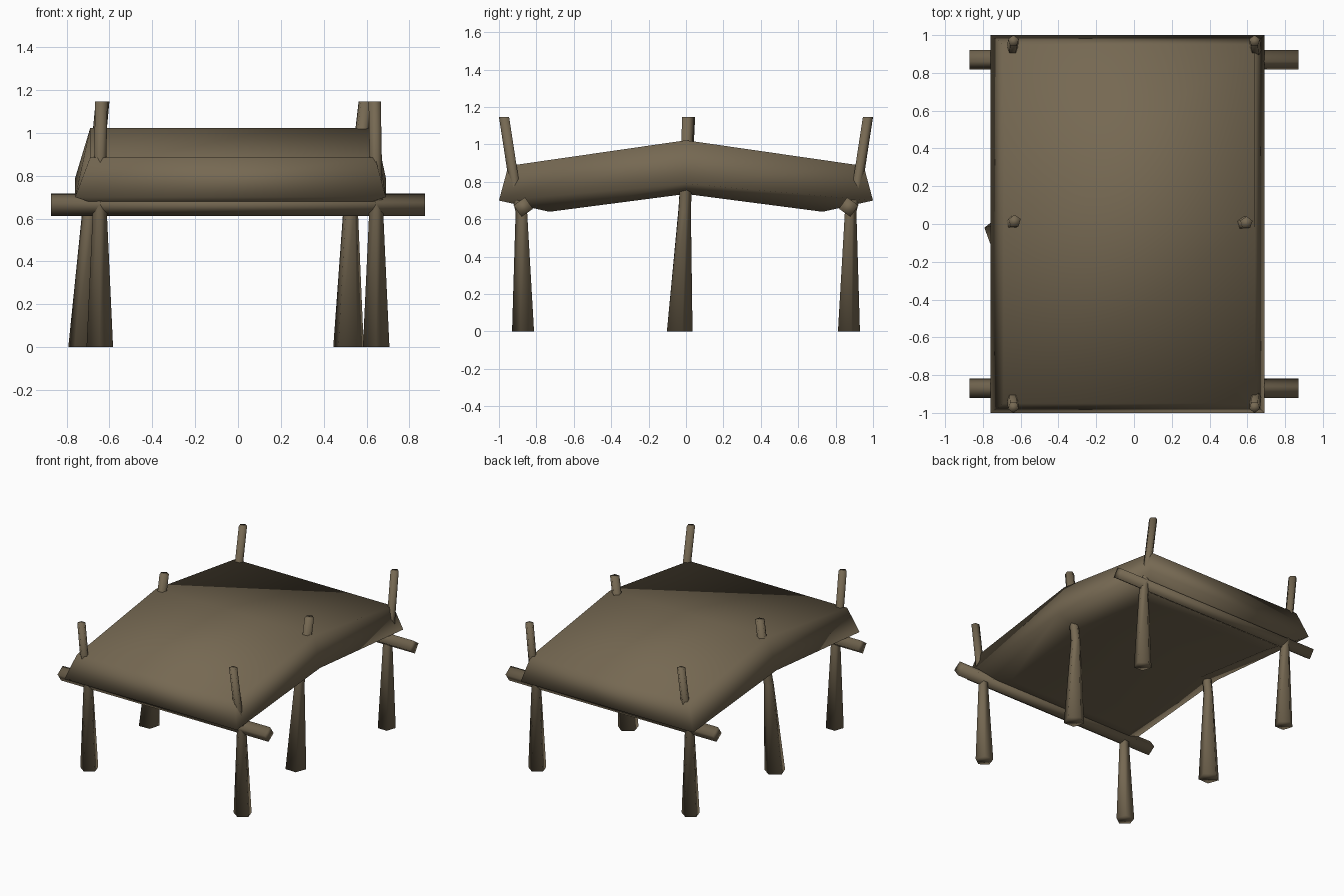
import bpy, bmesh, math
from mathutils import Vector

if "Cube" in bpy.data.objects:
    bpy.data.objects.remove(bpy.data.objects["Cube"])

wood = bpy.data.materials.new("weathered brown")
wood.diffuse_color = (0.18, 0.14, 0.085, 1)
wood.use_nodes = True
wood.node_tree.nodes["Principled BSDF"].inputs["Base Color"].default_value = wood.diffuse_color


def finish(name, bm):
    """Turn a bmesh into a smooth-shaded object."""
    bmesh.ops.recalc_face_normals(bm, faces=bm.faces[:])
    for f in bm.faces:
        f.smooth = True
    mesh = bpy.data.meshes.new(name)
    bm.to_mesh(mesh)
    bm.free()
    mesh.materials.append(wood)
    ob = bpy.data.objects.new(name, mesh)
    bpy.context.collection.objects.link(ob)
    return ob


def loft(name, rings):
    """Skin closed rings of points and cap both ends."""
    bm = bmesh.new()
    vs = [[bm.verts.new(p) for p in ring] for ring in rings]
    n = len(vs[0])
    for a, b in zip(vs, vs[1:]):
        for i in range(n):
            bm.faces.new((a[i], a[(i + 1) % n], b[(i + 1) % n], b[i]))
    bm.faces.new(vs[0])
    bm.faces.new(vs[-1])
    return finish(name, bm)


def post(name, path, sides=5, turn=90):
    """Tapered pole through (x, y, z, radius) points."""
    rings = []
    for x, y, z, r in path:
        rings.append([(x + r * math.cos(math.radians(turn) + math.tau * i / sides),
                       y + r * math.sin(math.radians(turn) + math.tau * i / sides), z)
                      for i in range(sides)])
    return loft(name, rings)


# roof: padded slab folded over a ridge, widest at the middle layer
# each layer: left x, right x, end y, end z, ridge z
layers = [(-0.58, 0.51, 0.73, 0.64, 0.735),
          (-0.76, 0.69, 1.00, 0.70, 0.79),
          (-0.69, 0.64, 0.95, 0.885, 1.022)]
bm = bmesh.new()
grid = [[[bm.verts.new((x, s * ye, zr if s == 0 else ze)) for x in (xl, xr)]
         for s in (-1, 0, 1)] for xl, xr, ye, ze, zr in layers]
for layer in (grid[0], grid[2]):            # underside and top
    for j in (0, 1):
        bm.faces.new((layer[j][0], layer[j][1], layer[j + 1][1], layer[j + 1][0]))
for a, b in zip(grid, grid[1:]):            # rim
    for k in (0, 1):
        for j in (0, 1):
            bm.faces.new((a[j][k], a[j + 1][k], b[j + 1][k], b[j][k]))
    for j in (0, 2):
        bm.faces.new((a[j][0], a[j][1], b[j][1], b[j][0]))
finish("roof", bm)

# corner legs: thick foot, thin neck, post leaning outwards above the roof
for sx, side in ((-1, "left"), (1, "right")):
    for sy, end in ((-1, "front"), (1, "back")):
        post(f"{end}_{side}_leg",
             [(sx * 0.645, sy * 0.865, 0, 0.065),
              (sx * 0.645, sy * 0.877, 0.64, 0.034),
              (sx * 0.645, sy * 0.91, 0.755, 0.03),
              (sx * 0.638, sy * 0.97, 1.147, 0.03)], turn=90 * sy)

# middle legs under the ridge
post("middle_left_leg", [(-0.72, -0.04, 0, 0.075), (-0.69, -0.01, 0.66, 0.036),
                         (-0.66, 0.0, 0.85, 0.034), (-0.632, 0.015, 1.147, 0.034)], turn=20)
post("middle_right_leg", [(0.515, -0.04, 0, 0.075), (0.525, -0.01, 0.64, 0.036),
                          (0.56, 0.0, 0.85, 0.034), (0.595, 0.007, 1.147, 0.034)], turn=160)

# cross beams: square bars rolled about their length
for sy, end in ((-1, "front"), (1, "back")):
    rings = []
    for x in (-0.872, 0.872):
        rings.append([(x, sy * (0.87 + 0.053 * math.cos(math.radians(a))),
                       0.665 + 0.053 * math.sin(math.radians(a)))
                      for a in (10, 100, 190, 280)])
    loft(f"{end}_beam", rings)
